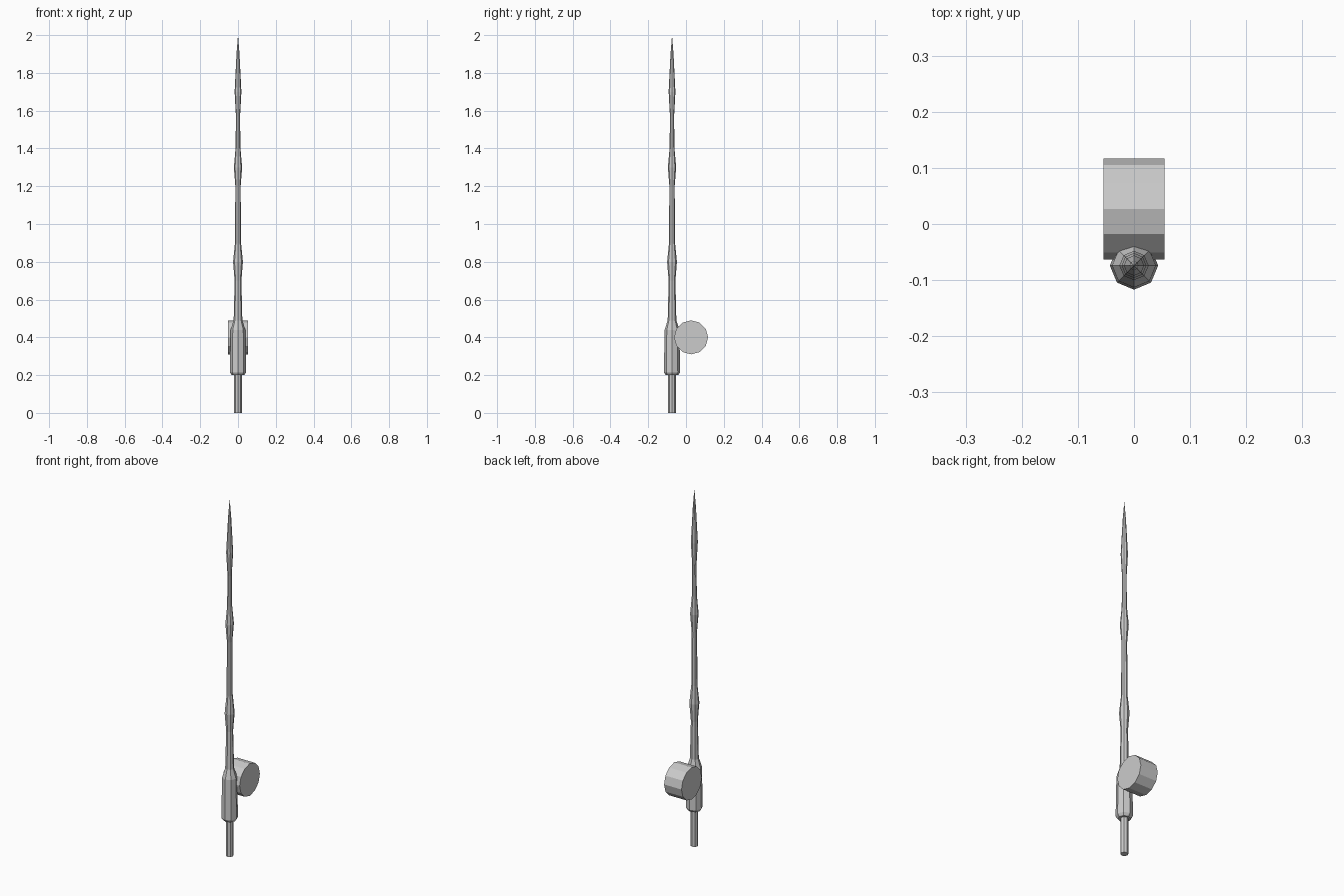
import bpy, bmesh, math
from mathutils import Matrix

if "Cube" in bpy.data.objects:
    bpy.data.objects.remove(bpy.data.objects["Cube"])

ROD_Y = -0.074


def lathe(name, profile, sides, matrix):
    """Flat-sided turned part from (radius, height) points; ends are capped."""
    bm = bmesh.new()
    rings = []
    for r, z in profile:
        if r == 0:
            rings.append([bm.verts.new((0, 0, z))] * sides)
        else:
            rings.append([bm.verts.new((r * math.cos(2 * math.pi * i / sides),
                                        r * math.sin(2 * math.pi * i / sides), z))
                          for i in range(sides)])
    for a, b in zip(rings, rings[1:]):
        for i in range(sides):
            j = (i + 1) % sides
            bm.faces.new(list(dict.fromkeys((a[i], a[j], b[j], b[i]))))
    if profile[0][0] > 0:
        bm.faces.new(rings[0][::-1])
    if profile[-1][0] > 0:
        bm.faces.new(rings[-1])
    bm.transform(matrix)
    bmesh.ops.recalc_face_normals(bm, faces=bm.faces)
    mesh = bpy.data.meshes.new(name)
    bm.to_mesh(mesh)
    bm.free()
    obj = bpy.data.objects.new(name, mesh)
    bpy.context.collection.objects.link(obj)
    return obj


# Rod: butt end, swelling grip, three guide bulges and pointed tip
rod_profile = [
    (0.020, 0.0), (0.020, 0.20),
    (0.033, 0.20), (0.043, 0.215), (0.039, 0.44), (0.023, 0.49),
    (0.018, 0.70), (0.026, 0.80), (0.016, 0.90),
    (0.014, 1.20), (0.022, 1.30), (0.013, 1.40),
    (0.011, 1.57), (0.018, 1.70), (0.012, 1.82), (0.008, 1.90), (0, 2.0),
]
lathe("rod", rod_profile, 8, Matrix.Translation((0, ROD_Y, 0)))

# Reel: twelve-sided drum lying across the rod
lathe("reel", [(0.09, -0.054), (0.09, 0.054)], 12,
      Matrix.Translation((0, 0.027, 0.40)) @ Matrix.Rotation(math.pi / 2, 4, 'Y'))
